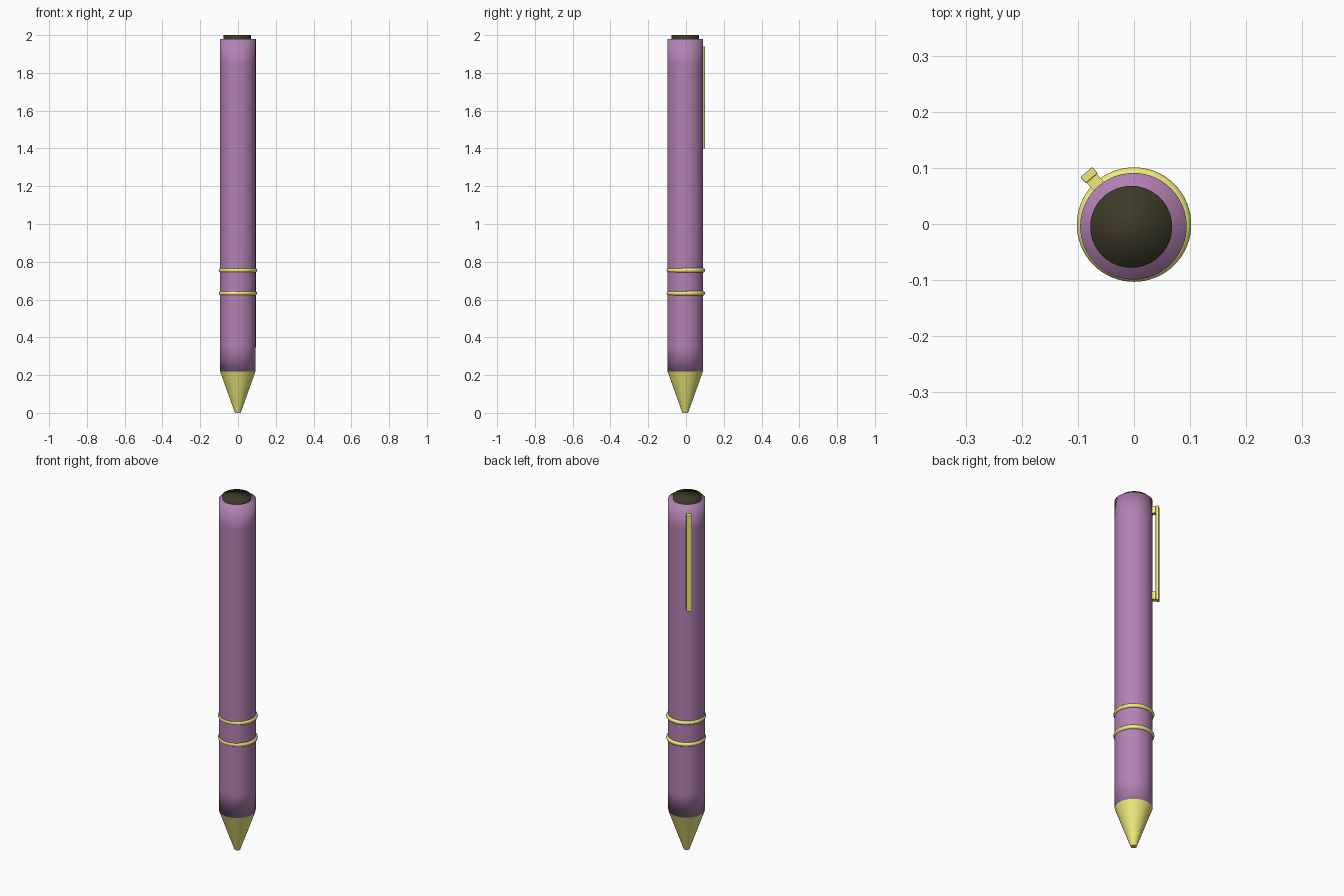
import bpy, bmesh, math
from mathutils import Matrix, Vector

if "Cube" in bpy.data.objects:
    bpy.data.objects.remove(bpy.data.objects["Cube"])

CENTRE = (-0.001, -0.004)      # pen axis
CLIP_ANGLE = math.radians(131)  # direction the clip faces


def material(name, rgb):
    m = bpy.data.materials.new(name)
    m.diffuse_color = (*rgb, 1)
    m.use_nodes = True
    m.node_tree.nodes["Principled BSDF"].inputs["Base Color"].default_value = m.diffuse_color
    return m


purple = material("purple_barrel", (0.45, 0.22, 0.45))
gold = material("gold_trim", (0.86, 0.83, 0.20))
dark = material("dark_cap", (0.045, 0.042, 0.02))


def finish(name, bm, mat, smooth=True):
    bmesh.ops.recalc_face_normals(bm, faces=bm.faces)
    me = bpy.data.meshes.new(name)
    bm.to_mesh(me)
    bm.free()
    me.materials.append(mat)
    for p in me.polygons:
        p.use_smooth = smooth
    ob = bpy.data.objects.new(name, me)
    bpy.context.collection.objects.link(ob)
    return ob


def lathe(name, profile, mat, centre=CENTRE, sides=64):
    """Stack of (radius, z) rings with capped ends."""
    bm = bmesh.new()
    rings = []
    for r, z in profile:
        rings.append([bm.verts.new((centre[0] + r * math.cos(2 * math.pi * i / sides),
                                    centre[1] + r * math.sin(2 * math.pi * i / sides), z))
                      for i in range(sides)])
    for a, b in zip(rings, rings[1:]):
        for i in range(sides):
            j = (i + 1) % sides
            bm.faces.new((a[i], a[j], b[j], b[i]))
    bm.faces.new(rings[0])
    bm.faces.new(rings[-1])
    return finish(name, bm, mat)


def clip_box(bm, r0, r1, width, z0, z1):
    """Box reaching from radius r0 to r1 along the clip direction."""
    place = (Matrix.Translation((*CENTRE, 0)) @ Matrix.Rotation(CLIP_ANGLE, 4, 'Z')
             @ Matrix.Translation(((r0 + r1) / 2, 0, (z0 + z1) / 2))
             @ Matrix.Diagonal((r1 - r0, width, z1 - z0, 1)))
    bmesh.ops.create_cube(bm, size=1, matrix=place)


# Barrel, softly shaded towards both ends
lathe("barrel", [(0.094, 0.22), (0.095, 0.35), (0.095, 1.85), (0.095, 1.98)], purple)

# Writing tip
tip = lathe("tip", [(0.015, 0.0), (0.094, 0.22)], gold)

# Top button
lathe("top_button", [(0.073, 1.95), (0.073, 2.0)], dark, centre=(-0.005, -0.005))

# Two trim rings
for label, z in (("lower", 0.633), ("upper", 0.755)):
    bpy.ops.mesh.primitive_torus_add(major_segments=64, minor_segments=12,
                                     major_radius=0.090, minor_radius=0.012,
                                     location=(0, -0.001, z))
    ring = bpy.context.object
    ring.name = label + "_ring"
    ring.data.materials.append(gold)
    bpy.ops.object.shade_smooth()

# Pocket clip: bar on two short posts
bm = bmesh.new()
clip_box(bm, 0.113, 0.128, 0.028, 1.40, 1.94)
bar = finish("clip_bar", bm, gold, smooth=False)
bevel = bar.modifiers.new("soft_edges", 'BEVEL')
bevel.width = 0.002
bevel.segments = 2

bm = bmesh.new()
clip_box(bm, 0.085, 0.115, 0.024, 1.405, 1.45)
clip_box(bm, 0.085, 0.115, 0.024, 1.90, 1.938)
finish("clip_posts", bm, gold, smooth=False)

# Keep the edge of the tip's flat end crisp
bpy.ops.object.select_all(action='DESELECT')
tip.select_set(True)
bpy.context.view_layer.objects.active = tip
bpy.ops.object.shade_smooth_by_angle(angle=math.radians(40))
